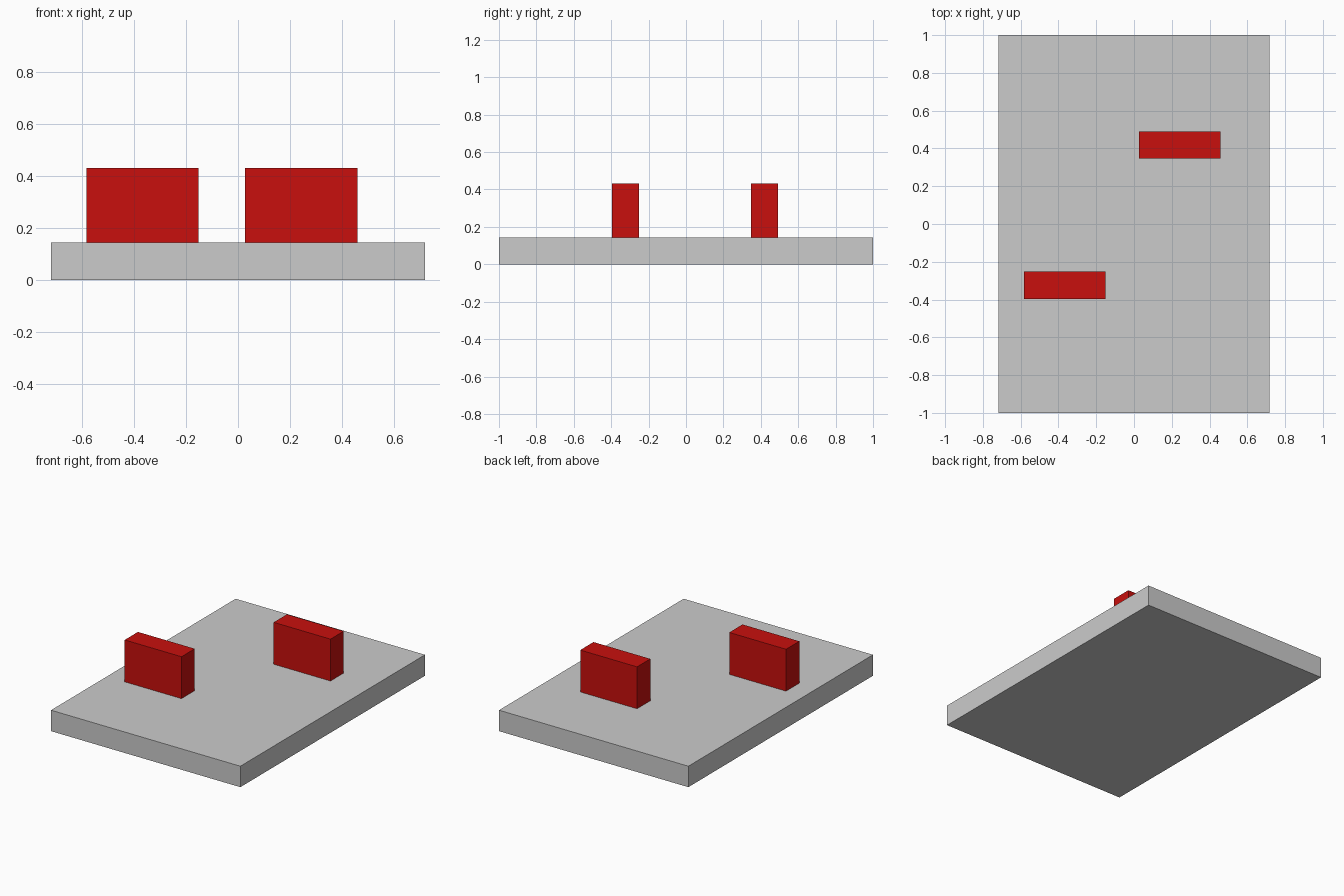
import bpy

if "Cube" in bpy.data.objects:
    bpy.data.objects.remove(bpy.data.objects["Cube"])

UNIT = 0.1436  # block height of the slab; other sizes are multiples of it


def box(name, center, size, material=None):
    """Flat-shaded box; center is (x, y) and the z of its base."""
    x, y, base = center
    bpy.ops.mesh.primitive_cube_add(size=1, location=(x, y, base + size[2] / 2))
    obj = bpy.context.object
    obj.name = name
    obj.scale = size
    bpy.ops.object.transform_apply(location=False, rotation=False, scale=True)
    if material:
        obj.data.materials.append(material)
    return obj


red = bpy.data.materials.new("red")
red.diffuse_color = (0.58, 0.005, 0.004, 1)
red.use_nodes = True
red.node_tree.nodes["Principled BSDF"].inputs["Base Color"].default_value = red.diffuse_color

# Base slab
box("base_slab", (0, 0, 0), (10 * UNIT, 2, UNIT))

# Two upright blocks standing on the slab
for name, x, y in (("front_block", -0.367, -0.324), ("back_block", 0.243, 0.419)):
    box(name, (x, y, UNIT), (3 * UNIT, UNIT, 2 * UNIT), red)
